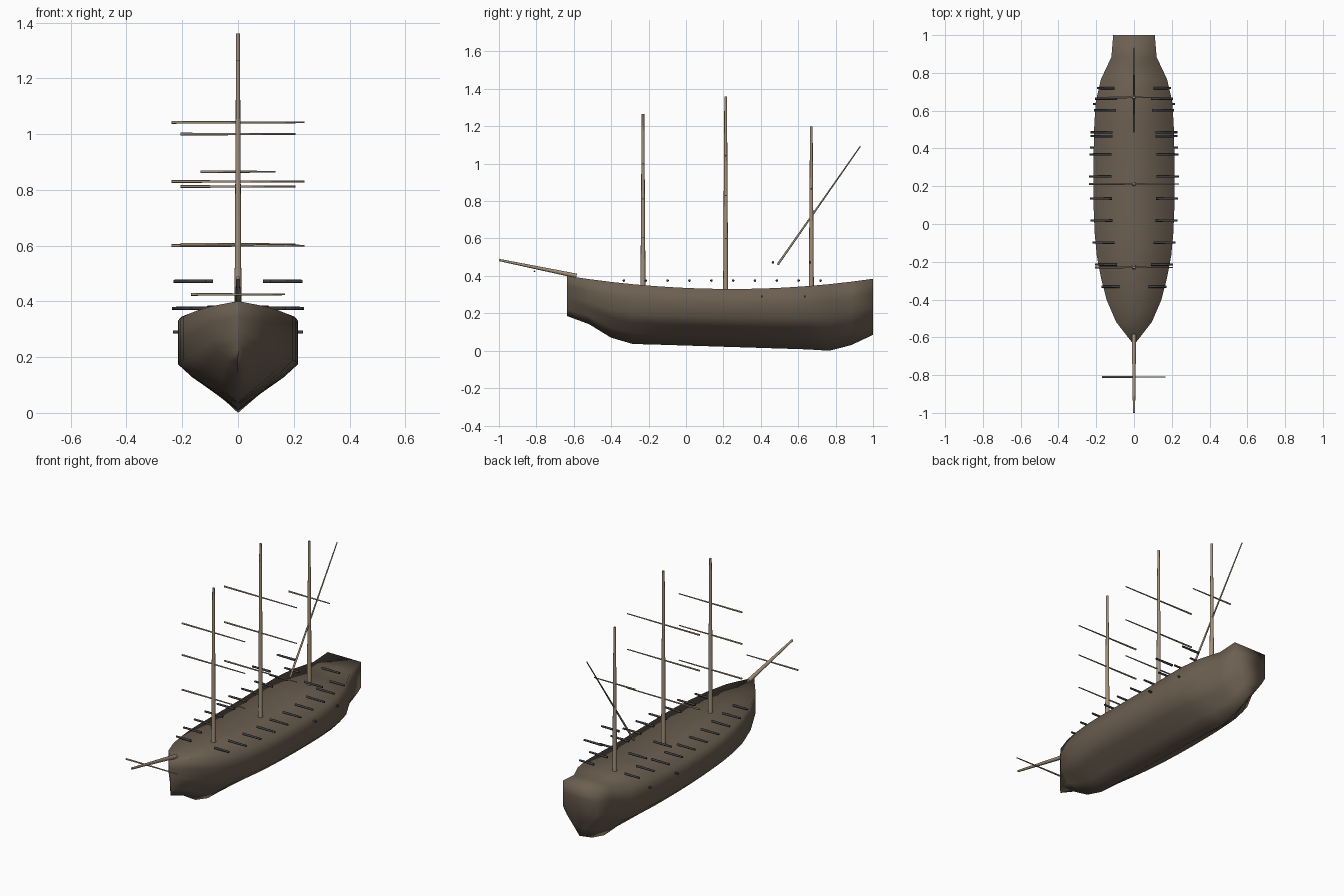
import bpy, bmesh
from mathutils import Vector

if "Cube" in bpy.data.objects:
    bpy.data.objects.remove(bpy.data.objects["Cube"])


def material(name, rgb):
    m = bpy.data.materials.new(name)
    m.diffuse_color = (*rgb, 1)
    m.use_nodes = True
    m.node_tree.nodes["Principled BSDF"].inputs["Base Color"].default_value = m.diffuse_color
    return m


HULL = material("dark_wood", (0.15, 0.115, 0.082))
SPAR = material("light_wood", (0.36, 0.28, 0.19))
IRON = material("iron", (0.05, 0.05, 0.055))


def finish(name, bm, mat):
    bmesh.ops.recalc_face_normals(bm, faces=bm.faces)
    me = bpy.data.meshes.new(name)
    bm.to_mesh(me)
    bm.free()
    me.materials.append(mat)
    ob = bpy.data.objects.new(name, me)
    bpy.context.collection.objects.link(ob)
    return ob


def rod(name, a, b, r1, r2, mat, sides=10):
    """Tapered pole from a (radius r1) to b (radius r2), flat capped."""
    a, b = Vector(a), Vector(b)
    bm = bmesh.new()
    bmesh.ops.create_cone(bm, cap_ends=True, segments=sides, radius1=r1,
                          radius2=r2, depth=(b - a).length)
    for f in bm.faces:
        f.smooth = len(f.verts) == 4
    for e in bm.edges:
        e.smooth = all(f.smooth for f in e.link_faces)
    ob = finish(name, bm, mat)
    ob.rotation_mode = 'QUATERNION'
    ob.rotation_quaternion = (b - a).to_track_quat('Z', 'Y')
    ob.location = (a + b) / 2
    return ob


# Hull: evenly spaced stations lofted from bow to stern
half_width = [0.004, 0.095, 0.145, 0.175, 0.197, 0.208, 0.213, 0.215,
              0.215, 0.213, 0.21, 0.202, 0.175, 0.12, 0.11]
keel = [0.185, 0.142, 0.07, 0.036] + [0.033 - 0.0037 * i for i in range(8)] + [0.003, 0.03, 0.085]
keel[12] = 0.0
section = [(1, 1), (1, 0.75), (1, 0.5), (0.77, 0.355), (0.39, 0.18)]


def sheer(y):
    return 0.33 + (0.07 if y < 0.25 else 0.095) * ((y - 0.25) / 0.885) ** 2 * (1 if y < 0.25 else 0.8)


bm = bmesh.new()
rings = []
for i, (w, k) in enumerate(zip(half_width, keel)):
    y = -0.635 + 1.635 * i / 14
    h = sheer(y) - k
    side = [(w * u, k + h * v) for u, v in section]
    pts = side + [(0, k)] + [(-x, z) for x, z in reversed(side)]
    rings.append([bm.verts.new((x, y, z)) for x, z in pts])
n = len(rings[0])
for r0, r1 in zip(rings, rings[1:]):
    for j in range(n):
        q = (j + 1) % n
        bm.faces.new((r0[j], r0[q], r1[q], r1[j]))
bm.faces.new(rings[0])
bm.faces.new(rings[-1])
for f in bm.faces:
    f.smooth = True
finish("hull", bm, HULL)

# Masts with their yards: name, y, base z, top z, yard half length, yard heights
for name, y, z0, z1, half, heights in [
        ("fore", -0.23, 0.34, 1.265, 0.207, (0.605, 0.812, 1.0)),
        ("main", 0.212, 0.32, 1.36, 0.238, (0.6, 0.83, 1.042)),
        ("mizzen", 0.67, 0.33, 1.2, 0.135, (0.865,))]:
    rod(name + "_mast", (0, y, z0), (0, y, z1), 0.0135, 0.007, SPAR)
    for i, z in enumerate(heights):
        rod(f"{name}_yard_{i + 1}", (-half, y, z), (half, y, z), 0.005, 0.003, SPAR, 8)

# Bowsprit, its yard, and the slanted mizzen spar
rod("bowsprit", (0, -0.585, 0.4), (0, -0.999, 0.485), 0.012, 0.006, SPAR)
rod("bowsprit_yard", (-0.169, -0.81, 0.425), (0.168, -0.81, 0.425), 0.005, 0.003, SPAR, 8)
rod("slanted_spar", (0, 0.49, 0.46), (0, 0.932, 1.093), 0.006, 0.003, SPAR, 8)

# Cannons: (y, z, muzzle x), mirrored to both sides
muzzles = [0.173, 0.207, 0.219, 0.23, 0.234, 0.237, 0.236, 0.23, 0.213, 0.197]
guns = [(-0.332 + 0.1168 * i, 0.375, x) for i, x in enumerate(muzzles)]
guns += [(0.405, 0.29, 0.234), (0.635, 0.29, 0.216),
         (0.465, 0.472, 0.231), (0.663, 0.472, 0.206)]
for i, (y, z, x) in enumerate(guns):
    for label, s in (("left", -1), ("right", 1)):
        length = 0.095 if x < 0.2 else 0.117
        rod(f"cannon_{label}_{i + 1}", (s * (x - length), y, z), (s * x, y, z),
            0.007, 0.0055, IRON, 8)
